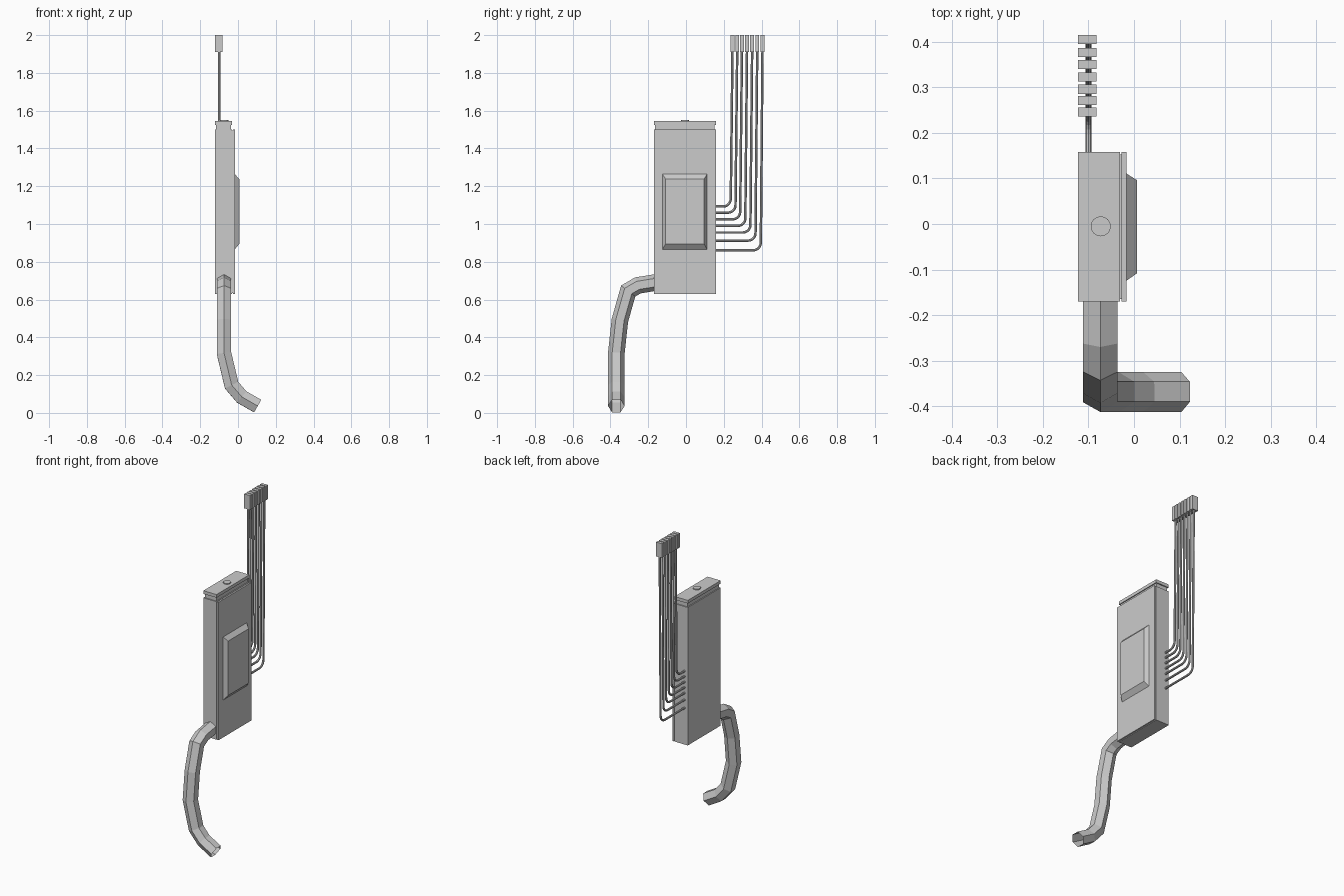
import bpy, bmesh, math
from mathutils import Vector

if "Cube" in bpy.data.objects:
    bpy.data.objects.remove(bpy.data.objects["Cube"])


def finish(name, bm):
    bmesh.ops.recalc_face_normals(bm, faces=bm.faces)
    me = bpy.data.meshes.new(name)
    bm.to_mesh(me)
    bm.free()
    ob = bpy.data.objects.new(name, me)
    bpy.context.collection.objects.link(ob)
    return ob


def box(name, x, y, z):
    bm = bmesh.new()
    bmesh.ops.create_cube(bm, size=1)
    for v in bm.verts:
        v.co = [(r[0] + r[1]) / 2 + c * (r[1] - r[0]) for r, c in zip((x, y, z), v.co)]
    return finish(name, bm)


def tube(name, path, radius, sides, up, caps=False):
    """Sweep a polygon along a path with mitred joints."""
    p = [Vector(q) for q in path]
    dirs = [(b - a).normalized() for a, b in zip(p, p[1:])]
    up = Vector(up)
    side = dirs[0].cross(up).normalized()
    up = side.cross(dirs[0])
    ring = []
    for i in range(sides):
        a = 2 * math.pi * i / sides
        ring.append(p[0] + radius * (up * math.cos(a) + side * math.sin(a)))
    bm = bmesh.new()
    rows = [[bm.verts.new(c) for c in ring]]
    for i, d in enumerate(dirs):
        n = (d + dirs[min(i + 1, len(dirs) - 1)]).normalized()
        ring = [c + d * ((p[i + 1] - c).dot(n) / d.dot(n)) for c in ring]
        rows.append([bm.verts.new(c) for c in ring])
    for a, b in zip(rows, rows[1:]):
        for j in range(sides):
            k = (j + 1) % sides
            bm.faces.new((a[j], a[k], b[k], b[j]))
    if caps:
        bm.faces.new(rows[0])
        bm.faces.new(rows[-1])
    return finish(name, bm)


# Case: main body, seam, front plate
Y = (-0.17, 0.158)
box("body", (-0.123, -0.031), Y, (0.63, 1.5))
box("seam", (-0.035, -0.025), (-0.165, 0.153), (0.635, 1.495))
box("front_plate", (-0.027, -0.017), Y, (0.63, 1.5))

# Lid on a recessed neck
box("lid_neck", (-0.117, -0.037), (-0.163, 0.151), (1.49, 1.512))
box("lid_step", (-0.117, -0.037), (-0.163, 0.151), (1.512, 1.53))
box("lid", (-0.123, -0.031), Y, (1.525, 1.545))
tube("lid_button", [(-0.073, -0.005, 1.54), (-0.073, -0.005, 1.551)], 0.022, 16, (1, 0, 0), True)

# Raised screen with bevelled sides
panel = box("raised_panel", (-0.02, 0.007), (-0.127, 0.113), (0.862, 1.267))
for v in panel.data.vertices:
    if v.co.x > 0:
        v.co.y += -0.017 if v.co.y > 0 else 0.019
        v.co.z += -0.029 if v.co.z > 1 else 0.033

# Bent hexagonal hose, open at the lower end
X = -0.074
tube("hose", [(X, -0.15, 0.692), (X, -0.255, 0.675), (X, -0.306, 0.645), (X, -0.35, 0.49),
              (X, -0.369, 0.315), (-0.034, -0.369, 0.147), (0.02, -0.369, 0.084),
              (0.104, -0.369, 0.036)], 0.044, 6, (0, 0, 1))

# Seven wires, each with a rounded elbow and an end connector
heights = (1.093, 1.06, 1.025, 0.99, 0.955, 0.912, 0.861)
ends = (0.246, 0.271, 0.296, 0.323, 0.350, 0.377, 0.405)
for i, (z, y) in enumerate(zip(heights, ends)):
    yc, r = y - 0.009, 0.04
    path = [(-0.1, 0.15, z)]
    for k in range(6):
        a = math.pi / 2 * k / 5
        path.append((-0.1, yc - r + r * math.sin(a), z + r - r * math.cos(a)))
    path.append((-0.1, y, 1.92))
    tube(f"wire_{i + 1}", path, 0.0065, 8, (0, 0, 1), True)
    box(f"connector_{i + 1}", (-0.123, -0.082), (y - 0.01, y + 0.01), (1.91, 2.0))
